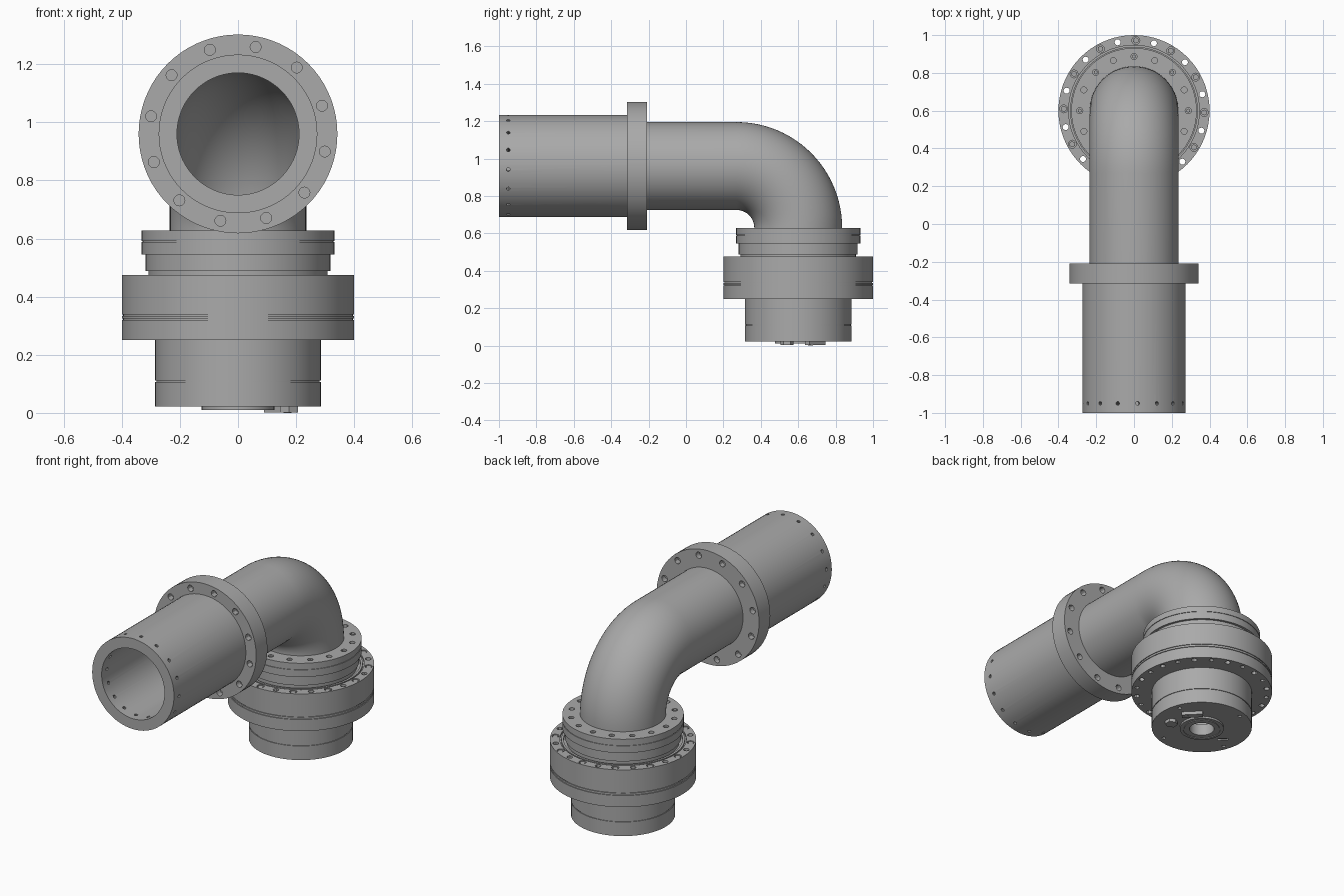
import bpy, bmesh, math
from mathutils import Matrix, Vector

cube = bpy.data.objects.get("Cube")
if cube:
    bpy.data.objects.remove(cube, do_unlink=True)

grey = bpy.data.materials.new("cast grey")
grey.use_nodes = True
GREY = (0.4, 0.4, 0.4, 1)
grey.diffuse_color = GREY
grey.node_tree.nodes["Principled BSDF"].inputs["Base Color"].default_value = GREY

BASE_Y, PIPE_Z = 0.6, 0.96
BASE = Matrix.Translation((0, BASE_Y, 0))
# Local z runs along world +y on the horizontal pipe axis
PIPE = Matrix.Translation((0, 0, PIPE_Z)) @ Matrix.Rotation(-math.pi / 2, 4, 'X')


def finish(name, bm, matrix):
    bmesh.ops.transform(bm, matrix=matrix, verts=bm.verts)
    bmesh.ops.recalc_face_normals(bm, faces=bm.faces)
    mesh = bpy.data.meshes.new(name)
    bm.to_mesh(mesh)
    bm.free()
    ob = bpy.data.objects.new(name, mesh)
    bpy.context.collection.objects.link(ob)
    mesh.materials.append(grey)
    return ob


def activate(ob):
    bpy.ops.object.select_all(action='DESELECT')
    ob.select_set(True)
    bpy.context.view_layer.objects.active = ob


def smooth(ob):
    activate(ob)
    bpy.ops.object.shade_smooth_by_angle(angle=math.radians(30))


def lathe(name, profile, matrix, steps=72):
    """Revolve a closed (radius, height) outline around local z."""
    bm = bmesh.new()
    rings = []
    for i in range(steps):
        a = math.tau * i / steps
        rings.append([bm.verts.new((r * math.cos(a), r * math.sin(a), z)) for r, z in profile])
    n = len(profile)
    for i in range(steps):
        a, b = rings[i], rings[(i + 1) % steps]
        for j in range(n):
            k = (j + 1) % n
            bm.faces.new((a[j], b[j], b[k], a[k]))
    return finish(name, bm, matrix)


def pegs(bm, count, radius, offset, size, low, high, sides=12):
    """Ring of upright cylinders."""
    for i in range(count):
        a = math.radians(offset) + math.tau * i / count
        spot = Matrix.Translation((radius * math.cos(a), radius * math.sin(a), (low + high) / 2))
        bmesh.ops.create_cone(bm, cap_ends=True, segments=sides, radius1=size,
                              radius2=size, depth=high - low, matrix=spot)


def cut(ob, bm, matrix):
    cutter = finish("hole_cutter", bm, matrix)
    cutter.hide_render = True
    mod = ob.modifiers.new("holes", 'BOOLEAN')
    mod.operation, mod.solver, mod.object = 'DIFFERENCE', 'EXACT', cutter
    activate(ob)
    bpy.ops.object.modifier_apply(modifier=mod.name)
    bpy.data.objects.remove(cutter, do_unlink=True)


# Inlet sleeve with its collar flange
sleeve = lathe("inlet_sleeve", [(0.21, -1), (0.273, -1), (0.273, -0.315), (0.342, -0.315),
                                (0.342, -0.208), (0.21, -0.208)], PIPE)
bm = bmesh.new()
pegs(bm, 12, 0.305, 11.5, 0.019, -0.35, -0.28)
pegs(bm, 12, 0.305, 11.5, 0.019, -0.24, -0.18)
# Small radial pin holes near the open end
for i in range(16):
    turn = Matrix.Rotation(math.radians(4 + 22.5 * i), 4, 'Z')
    spot = turn @ Matrix.Translation((0.24, 0, -0.95)) @ Matrix.Rotation(math.pi / 2, 4, 'Y')
    bmesh.ops.create_cone(bm, cap_ends=True, segments=10, radius1=0.01, radius2=0.01,
                          depth=0.12, matrix=spot)
cut(sleeve, bm, PIPE)
smooth(sleeve)

# Elbow pipe: straight run, quarter bend, short drop into the base
BEND = 0.33
path = [(-0.215, PIPE_Z, 0)]
for i in range(25):
    a = math.pi / 2 * i / 24
    path.append((BASE_Y - BEND + BEND * math.sin(a), PIPE_Z - BEND + BEND * math.cos(a), a))
path.append((BASE_Y, 0.58, math.pi / 2))
bm = bmesh.new()
rings = []
STEPS = 72
for y, z, tilt in path:
    up = Vector((0, math.sin(tilt), math.cos(tilt)))
    ring = []
    for radius in (0.235, 0.21):
        ring.append([bm.verts.new(Vector((0, y, z)) + radius * (
            Vector((1, 0, 0)) * math.cos(math.tau * i / STEPS) + up * math.sin(math.tau * i / STEPS)))
            for i in range(STEPS)])
    rings.append(ring)
for i in range(STEPS):
    k = (i + 1) % STEPS
    for a, b in zip(rings, rings[1:]):
        for wall in (0, 1):
            bm.faces.new((a[wall][i], a[wall][k], b[wall][k], b[wall][i]))
    for end in (rings[0], rings[-1]):
        bm.faces.new((end[0][i], end[0][k], end[1][k], end[1][i]))
smooth(finish("elbow_pipe", bm, Matrix.Identity(4)))

# Upper flange with a fine seam and a stepped neck
upper = lathe("upper_flange", [
    (0.212, 0.46), (0.308, 0.46), (0.308, 0.488), (0.318, 0.488), (0.318, 0.545),
    (0.332, 0.545), (0.332, 0.588), (0.328, 0.588), (0.328, 0.592), (0.332, 0.592),
    (0.332, 0.628), (0.212, 0.628)], BASE)
bm = bmesh.new()
pegs(bm, 16, 0.287, 0, 0.016, 0.6, 0.66)
cut(upper, bm, BASE)
smooth(upper)

# Main bearing flange with seam grooves and a ring groove on top
main = lathe("main_flange", [
    (0.215, 0.25), (0.4, 0.25), (0.4, 0.32), (0.395, 0.32), (0.395, 0.324), (0.4, 0.324),
    (0.4, 0.334), (0.395, 0.334), (0.395, 0.339), (0.4, 0.339), (0.4, 0.475),
    (0.346, 0.475), (0.346, 0.465), (0.338, 0.465), (0.338, 0.475), (0.325, 0.475),
    (0.325, 0.462), (0.215, 0.462)], BASE)
bm = bmesh.new()
pegs(bm, 12, 0.372, 13.5, 0.016, 0.2, 0.52)
pegs(bm, 12, 0.372, 28.5, 0.021, 0.455, 0.52)
pegs(bm, 12, 0.372, 28.5, 0.013, 0.2, 0.27)
cut(main, bm, BASE)
smooth(main)

# Hex bolt heads sunk in the main flange, and in the upper flange
bm = bmesh.new()
pegs(bm, 12, 0.372, 28.5, 0.016, 0.45, 0.472, sides=6)
pegs(bm, 8, 0.287, 0, 0.011, 0.595, 0.62, sides=6)
finish("flange_bolts", bm, BASE)

# Lower body with a seam and a narrow port through its floor
lower = lathe("lower_body", [
    (0.07, 0.022), (0.285, 0.022), (0.285, 0.107), (0.281, 0.107), (0.281, 0.112),
    (0.285, 0.112), (0.285, 0.255), (0.21, 0.255), (0.21, 0.08), (0.07, 0.08)], BASE)
bm = bmesh.new()
pegs(bm, 4, 0.25, 20, 0.011, 0, 0.04)
slot = Matrix.Translation((-0.18, -0.03, 0.02)) @ Matrix.Rotation(math.radians(135), 4, 'Z')
bmesh.ops.create_cube(bm, size=1, matrix=slot @ Matrix.Diagonal((0.06, 0.018, 0.02, 1)))
cut(lower, bm, BASE)
smooth(lower)

# Raised ring round the port
smooth(lathe("port_ring", [(0.07, 0.01), (0.1, 0.01), (0.1, 0.014), (0.107, 0.014),
                           (0.107, 0.01), (0.125, 0.01), (0.125, 0.03), (0.07, 0.03)], BASE))

# Hex plug and small latch bar under the body
bm = bmesh.new()
plug = Matrix.Translation((0.175, -0.06, 0.013))
bmesh.ops.create_cone(bm, cap_ends=True, segments=6, radius1=0.036, radius2=0.036,
                      depth=0.022, matrix=plug)
finish("hex_plug", bm, BASE)
bm = bmesh.new()
bar = Matrix.Translation((0.145, 0.09, 0.013)) @ Matrix.Rotation(math.radians(135), 4, 'Z')
bmesh.ops.create_cube(bm, size=1, matrix=bar @ Matrix.Diagonal((0.12, 0.035, 0.022, 1)))
pin = bar @ Matrix.Translation((-0.035, 0, -0.006))
bmesh.ops.create_cone(bm, cap_ends=True, segments=16, radius1=0.014, radius2=0.014,
                      depth=0.014, matrix=pin)
finish("latch_bar", bm, BASE)
